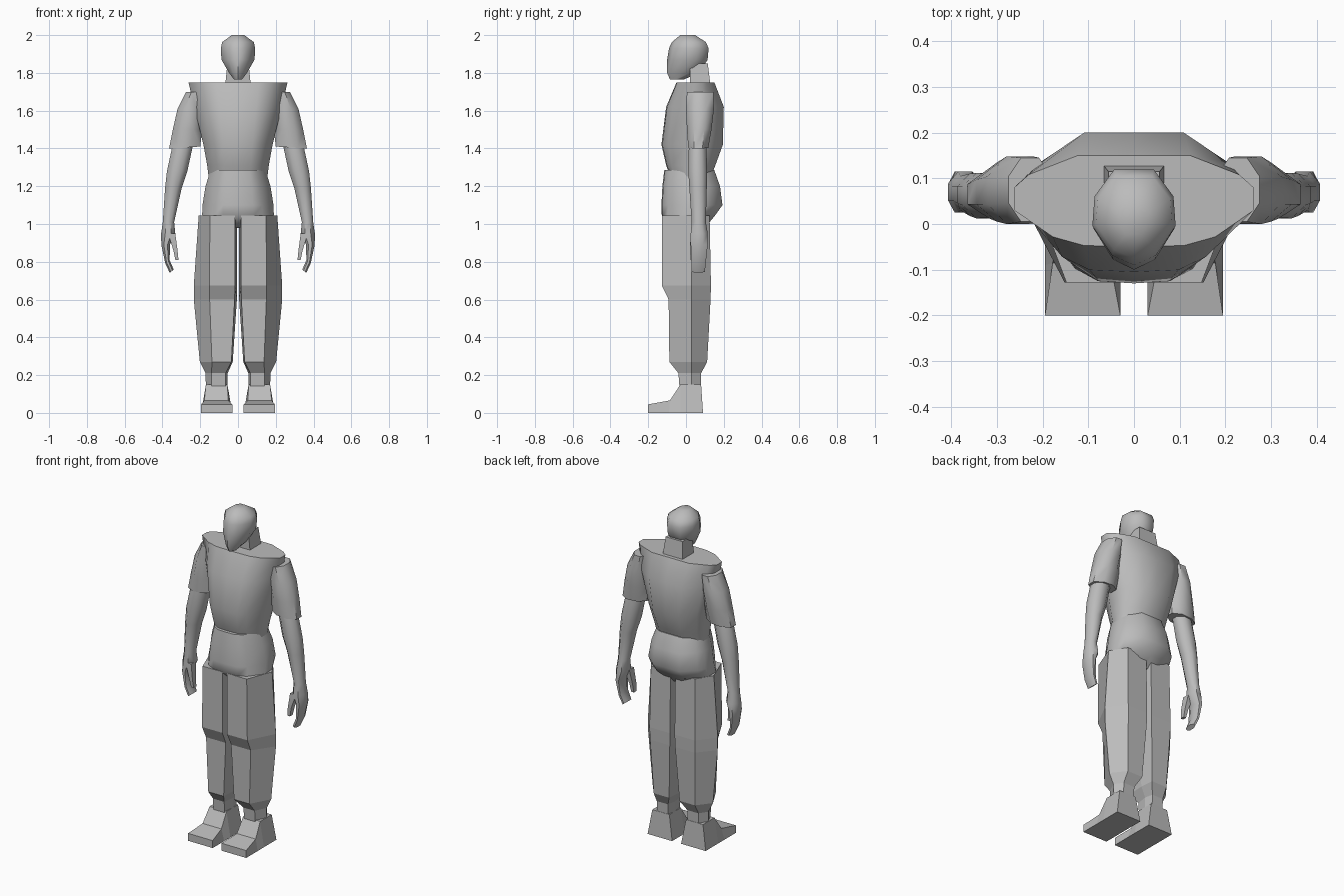
import bpy, bmesh, math

grey = bpy.data.materials.new("plain grey")
grey.diffuse_color = (0.5, 0.5, 0.5, 1)

# Unit cross-sections (x, y), front is -y
OCT = [(math.cos(math.radians(22.5 + 45 * i)) / 0.924,
        math.sin(math.radians(22.5 + 45 * i)) / 0.924) for i in range(8)]
BOX = [(-1, -1), (1, -1), (1, 1), (-1, 1)]
TORSO_HALF = [(0, -1), (0.42, -0.97), (0.68, -0.78), (1, -0.2), (1, 0.3), (0.88, 0.58), (0.47, 1), (0, 1)]
TORSO = TORSO_HALF + [(-x, y) for x, y in reversed(TORSO_HALF[1:-1])]
SKULL_HALF = [(0, -1), (0.5, -0.8), (0.95, -0.2), (0.9, 0.4), (0.45, 0.95)]
SKULL = SKULL_HALF + [(-x, y) for x, y in reversed(SKULL_HALF[1:])]


def ring(shape, x0, x1, y0, y1, z, tilt=0.0):
    """Fit a unit section to a box; tilt raises z with growing x."""
    cx, cy, rx, ry = (x0 + x1) / 2, (y0 + y1) / 2, (x1 - x0) / 2, (y1 - y0) / 2
    return [(cx + u * rx, cy + v * ry, z + tilt * u) for u, v in shape]


def loft(name, rings, mirror=False, smooth=None):
    bm = bmesh.new()
    loops = [[bm.verts.new(p) for p in r] for r in rings]
    for a, b in zip(loops, loops[1:]):
        n = len(a)
        for i in range(n):
            bm.faces.new((a[i], a[(i + 1) % n], b[(i + 1) % n], b[i]))
    bm.faces.new(loops[0])
    bm.faces.new(loops[-1])
    bmesh.ops.recalc_face_normals(bm, faces=bm.faces)
    me = bpy.data.meshes.new(name)
    bm.to_mesh(me)
    bm.free()
    me.materials.append(grey)
    if smooth:
        me.shade_smooth()
        me.set_sharp_from_angle(angle=math.radians(smooth))
    ob = bpy.data.objects.new(name, me)
    bpy.context.collection.objects.link(ob)
    if mirror:
        ob.modifiers.new("mirror", 'MIRROR').use_mirror_merge = False
    return ob


def stack(name, shape, rows, mirror=False, smooth=50):
    return loft(name, [ring(shape, *r) for r in rows], mirror, smooth)


def centred(rows):
    return [(-w, w, y0, y1, z) for w, y0, y1, z in rows]


# Head and neck
stack("head", SKULL, centred([
    (0.022, -0.085, -0.01, 1.765), (0.05, -0.10, 0.075, 1.80), (0.092, -0.10, 0.12, 1.87),
    (0.096, -0.09, 0.125, 1.93), (0.088, -0.075, 0.11, 1.963), (0.035, -0.03, 0.05, 2.0)]))
stack("neck", BOX, centred([(0.068, 0.02, 0.13, 1.73), (0.056, 0.02, 0.115, 1.85)]), smooth=30)

# Shirt body, wide at the shoulders
stack("shirt", TORSO, centred([
    (0.155, -0.08, 0.13, 1.245), (0.163, -0.105, 0.155, 1.31), (0.183, -0.13, 0.195, 1.42),
    (0.232, -0.105, 0.20, 1.62), (0.262, -0.05, 0.15, 1.75)]))

# Hips, with the seat bulging at the back
stack("hips", TORSO, centred([
    (0.06, -0.06, 0.10, 0.98), (0.19, -0.128, 0.15, 1.04), (0.188, -0.13, 0.193, 1.10),
    (0.172, -0.125, 0.18, 1.20), (0.145, -0.115, 0.15, 1.285)]))

# Trouser legs: six-sided sections (inner, front inner, front outer, outer, front y, back y, z)
legs = [(0.055, 0.065, 0.14, 0.17, -0.035, 0.078, 0.14),
        (0.055, 0.065, 0.14, 0.172, -0.04, 0.08, 0.21),
        (0.028, 0.035, 0.138, 0.202, -0.088, 0.112, 0.27),
        (0.006, 0.018, 0.15, 0.234, -0.092, 0.13, 0.60),
        (0.006, 0.016, 0.152, 0.234, -0.128, 0.132, 0.675),
        (0.006, 0.016, 0.148, 0.208, -0.128, 0.125, 1.045)]
loft("trouser_leg", [[(i, 0.03, z), (fi, f, z), (fo, f, z), (o, 0.03, z), (fo, b, z), (fi, b, z)]
                     for i, fi, fo, o, f, b, z in legs], mirror=True)

# Shoes: sections from toe to heel (top inner x, top outer x, y at sole, y at top, top z)
shoes = [(0.03, 0.195, -0.20, -0.20, 0.045), (0.052, 0.178, -0.09, -0.085, 0.066),
         (0.056, 0.17, -0.03, -0.03, 0.15), (0.056, 0.17, 0.09, 0.08, 0.15)]
loft("shoe", [[(0.03, yb, 0), (0.195, yb, 0), (o, yt, z), (i, yt, z)]
              for i, o, yb, yt, z in shoes], mirror=True)

# Sleeves flare outward and down
stack("sleeve", OCT, [
    (0.20, 0.365, 0.012, 0.118, 1.405, -0.005), (0.19, 0.345, 0.005, 0.135, 1.50, 0.0),
    (0.18, 0.32, 0.0, 0.148, 1.61, 0.0), (0.18, 0.275, 0.005, 0.145, 1.70, 0.0)], mirror=True)

# Bare arms down to the wrist, running on into the hand
stack("arm_and_hand", OCT, [
    (0.34, 0.362, 0.03, 0.10, 0.75, -0.008), (0.362, 0.385, 0.028, 0.105, 0.80, -0.008),
    (0.36, 0.406, 0.025, 0.115, 0.89, 0.0), (0.332, 0.407, 0.025, 0.115, 0.95, 0.0),
    (0.338, 0.398, 0.03, 0.105, 1.01, 0.0), (0.298, 0.386, 0.018, 0.11, 1.19, 0.0),
    (0.268, 0.376, 0.012, 0.112, 1.28, 0.0), (0.24, 0.348, 0.015, 0.108, 1.41, 0.0),
    (0.23, 0.32, 0.02, 0.10, 1.50, 0.0)], mirror=True)

# Thumb
stack("thumb", BOX, [
    (0.315, 0.332, 0.025, 0.05, 0.81), (0.32, 0.342, 0.02, 0.055, 0.86),
    (0.332, 0.37, 0.025, 0.07, 0.95)], mirror=True)
